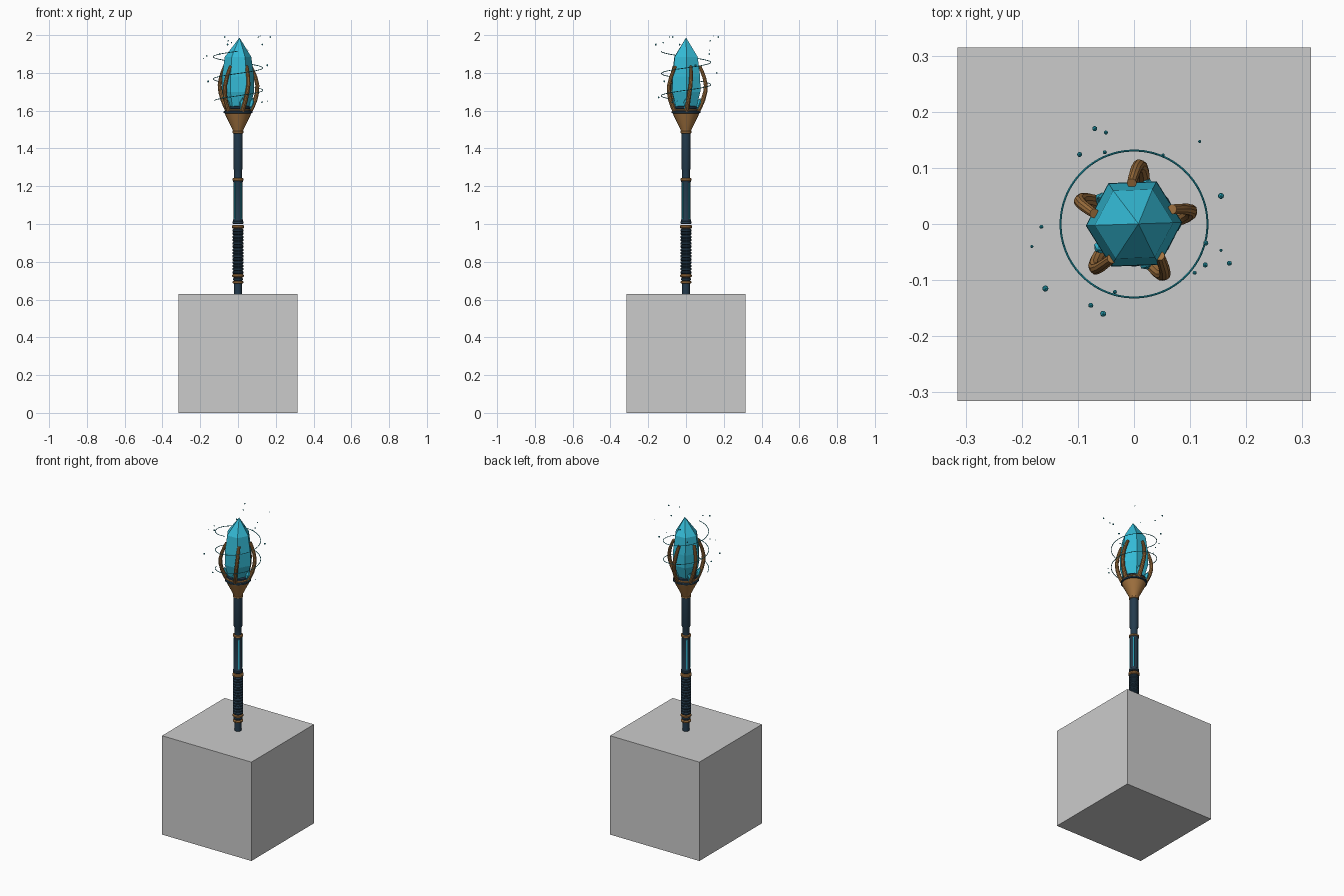
import bpy, bmesh, math
from mathutils import Vector, Matrix

if "Cube" in bpy.data.objects:
    bpy.data.objects.remove(bpy.data.objects["Cube"])


def material(name, rgb):
    m = bpy.data.materials.new(name)
    m.diffuse_color = (*rgb, 1)
    m.use_nodes = True
    m.node_tree.nodes["Principled BSDF"].inputs["Base Color"].default_value = m.diffuse_color
    return m


NAVY = material("dark navy", (0.018, 0.045, 0.075))
BRONZE = material("bronze", (0.36, 0.17, 0.05))
CYAN = material("crystal cyan", (0.035, 0.50, 0.68))
TEAL = material("spark teal", (0.02, 0.36, 0.46))
GREY = material("stone grey", (0.6, 0.6, 0.6))


def finish(name, bm, mat, smooth=True):
    bmesh.ops.recalc_face_normals(bm, faces=bm.faces[:])
    me = bpy.data.meshes.new(name)
    bm.to_mesh(me)
    bm.free()
    ob = bpy.data.objects.new(name, me)
    bpy.context.collection.objects.link(ob)
    me.materials.append(mat)
    if smooth:
        bpy.ops.object.select_all(action='DESELECT')
        ob.select_set(True)
        bpy.context.view_layer.objects.active = ob
        bpy.ops.object.shade_smooth_by_angle(angle=math.radians(35))
    return ob


def polar(r, a, z):
    return Vector((r * math.cos(a), r * math.sin(a), z))


def add_rings(bm, rings):
    """Skin a list of vertex rings, capping both ends."""
    loops = [[bm.verts.new(p) for p in ring] for ring in rings]
    for lo, hi in zip(loops, loops[1:]):
        n = len(lo)
        for i in range(n):
            bm.faces.new((lo[i], lo[(i + 1) % n], hi[(i + 1) % n], hi[i]))
    bm.faces.new(loops[0])
    bm.faces.new(loops[-1])


def lathe(name, profile, mat, n=20, smooth=True):
    """Turn (radius, height) points around the staff axis."""
    bm = bmesh.new()
    add_rings(bm, [[polar(r, i * math.tau / n, z) for i in range(n)] for r, z in profile])
    return finish(name, bm, mat, smooth)


def band(name, z, r, h, mat):
    """Rounded ring around the staff."""
    return lathe(name, [(r * .82, z - h / 2), (r, z - h / 4), (r, z + h / 4), (r * .82, z + h / 2)], mat)


def tube(bm, pts, radii, n):
    """Sweep a round section along points."""
    rings = []
    for i, p in enumerate(pts):
        t = (pts[min(i + 1, len(pts) - 1)] - pts[max(i - 1, 0)]).normalized()
        side = t.cross(Vector((p.x, p.y, 0))).normalized()
        up = side.cross(t)
        rings.append([p + radii[i] * (side * math.cos(k * math.tau / n) + up * math.sin(k * math.tau / n))
                      for k in range(n)])
    add_rings(bm, rings)


# Stone block
bm = bmesh.new()
bmesh.ops.create_cube(bm, size=0.63, matrix=Matrix.Translation((0, 0, 0.315)))
finish("stone_block", bm, GREY, False)

# Shaft sections
lathe("lower_shaft", [(.020, .56), (.020, .74)], NAVY)
lathe("middle_shaft", [(.026, 1.0), (.026, 1.02), (.023, 1.03), (.023, 1.215), (.026, 1.225), (.026, 1.24)], NAVY)
lathe("upper_shaft", [(.021, 1.23), (.021, 1.285), (.025, 1.295), (.025, 1.49)], NAVY)

# Ridged grip
ridges = 14
step = (.975 - .735) / ridges
grip = []
for i in range(ridges):
    z = .735 + i * step
    grip += [(.024, z), (.030, z + step * .3), (.030, z + step * .7)]
lathe("grip", grip + [(.024, .975)], NAVY)

# Bands along the shaft
for z, r, h, mat in ((.692, .029, .014, BRONZE), (.708, .026, .014, NAVY), (.726, .031, .016, BRONZE),
                     (.985, .033, .018, BRONZE), (1.008, .030, .018, NAVY), (1.235, .030, .016, BRONZE),
                     (1.487, .029, .016, BRONZE)):
    band("shaft_band", z, r, h, mat)

# Glowing strips let into the middle shaft
bm = bmesh.new()
for k in range(4):
    a = math.pi / 4 + k * math.pi / 2
    bmesh.ops.create_cube(bm, size=1, matrix=Matrix.Translation(polar(.0225, a, 1.122))
                          @ Matrix.Rotation(a, 4, 'Z') @ Matrix.Diagonal((.005, .007, .19, 1)))
finish("glow_strips", bm, CYAN, False)

# Flared socket and collar
lathe("socket", [(.026, 1.49), (.031, 1.505), (.066, 1.575), (.070, 1.588), (.058, 1.60)], BRONZE, 24)
band("collar_lower", 1.592, .076, .018, NAVY)
band("collar_trim", 1.604, .072, .010, BRONZE)
band("collar_upper", 1.616, .068, .018, NAVY)


def crystal(bm, rings, tip, n, mat):
    """Faceted crystal from (radius, height) rings and a pointed tip."""
    prev = None
    for r, z in rings:
        loop = [bm.verts.new(mat @ polar(r, i * math.tau / n, z)) for i in range(n)]
        if prev:
            for i in range(n):
                j = (i + 1) % n
                bm.faces.new((prev[i], prev[j], loop[j], loop[i]))
        else:
            bm.faces.new(loop)
        prev = loop
    top = bm.verts.new(mat @ Vector(tip))
    for i in range(n):
        bm.faces.new((prev[i], prev[(i + 1) % n], top))


# Main crystal
bm = bmesh.new()
crystal(bm, [(.060, 1.61), (.086, 1.70), (.085, 1.78), (.070, 1.885)], (.008, 0, 1.987), 6,
        Matrix.Rotation(math.radians(2), 4, 'Z'))
finish("main_crystal", bm, CYAN, False)

# Small crystals around its foot
bm = bmesh.new()
for k in range(5):
    a = k * math.tau / 5
    m = Matrix.Translation(polar(.062, a, 1.61)) @ Matrix.Rotation(a, 4, 'Z') @ Matrix.Rotation(.3, 4, 'Y')
    crystal(bm, [(.011, 0), (.014, .035)], (0, 0, .062), 6, m)
finish("small_crystals", bm, CYAN, False)

# Five curved claws
bm = bmesh.new()
claw = [(.062, 1.595), (.078, 1.625), (.093, 1.66), (.103, 1.70), (.105, 1.735), (.097, 1.775),
        (.084, 1.81), (.073, 1.835)]
for k in range(5):
    a0 = math.radians(3) + k * math.tau / 5
    pts = [polar(r, a0 + math.radians(2.6 * i), z) for i, (r, z) in enumerate(claw)]
    tube(bm, pts, [.013 - .0006 * i for i in range(len(claw))], 10)
finish("claws", bm, BRONZE)

# Spiral wire
bm = bmesh.new()
steps = 120
pts = [polar(.131, math.pi * 1.1 + i / steps * math.tau * 2.2, 1.655 + .26 * i / steps) for i in range(steps + 1)]
tube(bm, pts, [.002] * len(pts), 6)
finish("spiral_wire", bm, TEAL)

# Floating sparks: x, y, z, radius
sparks = [(-.07, .17, 1.99, .005), (-.05, .163, 1.80, .004), (-.097, .124, 1.90, .005), (-.052, .128, 1.97, .004),
          (.117, .147, 1.995, .003), (.155, .05, 1.84, .006), (.17, -.07, 1.99, .005), (.155, -.047, 1.65, .003),
          (.128, -.034, 1.95, .005), (.127, -.073, 1.645, .005), (.108, -.087, 1.99, .004), (-.165, -.005, 1.89, .004),
          (-.182, -.04, 1.875, .003), (-.158, -.115, 1.755, .006), (-.077, -.145, 1.67, .005), (-.055, -.16, 1.95, .006),
          (-.034, -.121, 1.96, .004), (.052, .123, 1.92, .003)]
bm = bmesh.new()
for x, y, z, r in sparks:
    bmesh.ops.create_icosphere(bm, subdivisions=1, radius=r, matrix=Matrix.Translation((x, y, z)))
finish("sparks", bm, TEAL, False)
